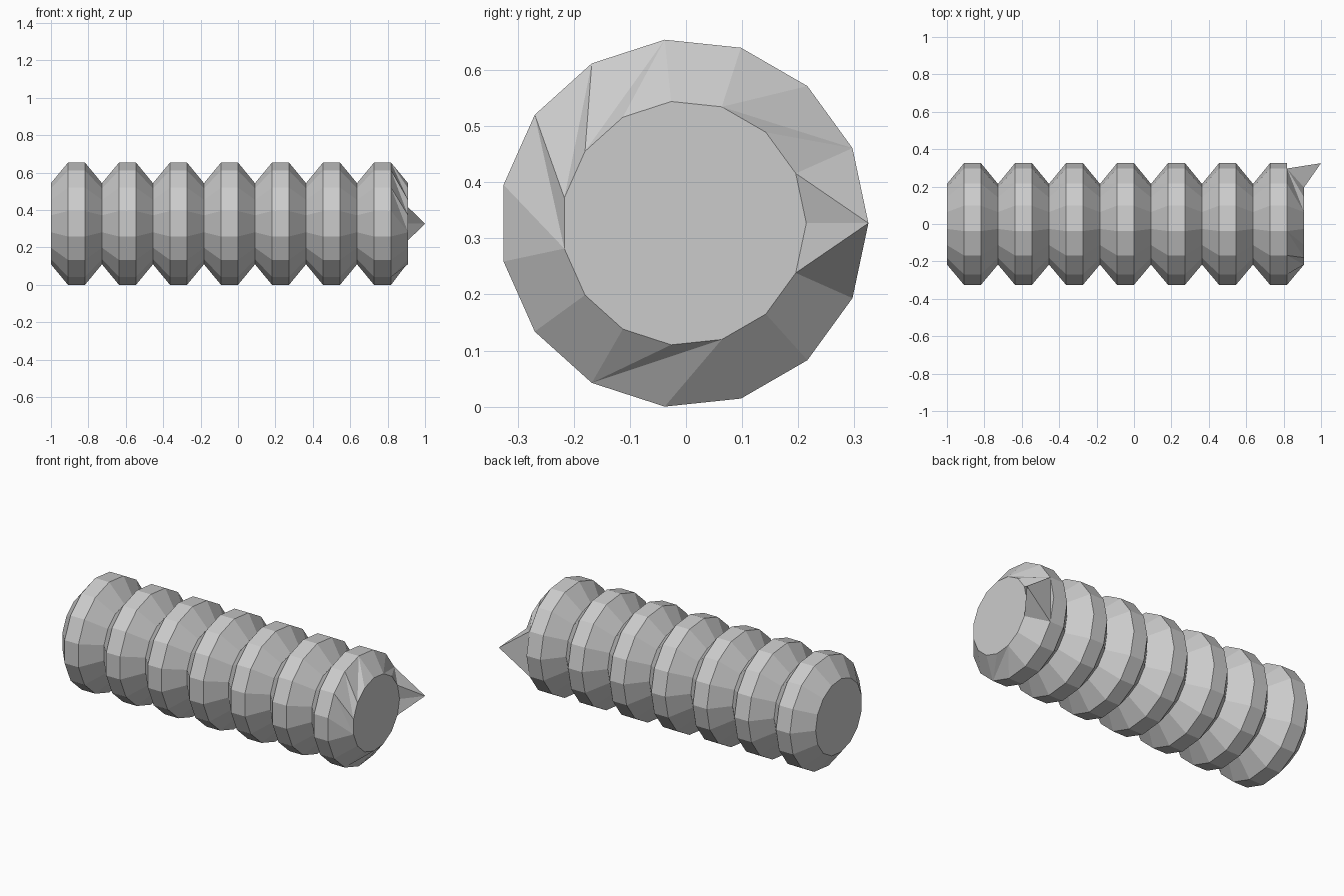
import bpy, bmesh
from math import cos, sin, tau

if "Cube" in bpy.data.objects:
    bpy.data.objects.remove(bpy.data.objects["Cube"])

SIDES = 15
STEP = 2 / 22
BIG, SMALL = 0.3287, 0.218
CY, CZ = -0.0036, 0.327

bm = bmesh.new()


def vert(x, r, i):
    a = tau * i / SIDES
    return bm.verts.new((x, CY + r * cos(a), CZ + r * sin(a)))


# Rings along the ribbed body: narrow, wide, wide, narrow ...
rings = []
for k in range(22):
    r = SMALL if k % 3 == 0 else BIG
    rings.append([vert(-1 + k * STEP, r, i) for i in range(SIDES)])

# Regular bands between the rings, all but the last bevel
for a, b in zip(rings[:-2], rings[1:-1]):
    for i in range(SIDES):
        j = (i + 1) % SIDES
        bm.faces.new((a[i], a[j], b[j], b[i]))

# Flat end caps
bm.faces.new(rings[0])
bm.faces.new(rings[-1])

# Irregular last bevel: each letter advances the outer or the inner ring
outer, inner = rings[-2], rings[-1]
o = n = 1
for move in "IIOOOIIIOIOIOOOIOIIIOOOIOI":
    if move == "O":
        bm.faces.new((outer[o], outer[o + 1], inner[n]))
        o += 1
    else:
        bm.faces.new((outer[o], inner[n + 1], inner[n]))
        n += 1

# Pointed spur sticking out past the end
tip = vert(1, BIG, 0)
loop = [outer[1], inner[1], inner[0], inner[14], outer[14]]
for a, b in zip(loop, loop[1:] + loop[:1]):
    bm.faces.new((tip, a, b))
bm.faces.new((outer[0], outer[1], outer[14]))

bmesh.ops.recalc_face_normals(bm, faces=bm.faces)
mesh = bpy.data.meshes.new("ribbed_rod")
bm.to_mesh(mesh)
bm.free()
bpy.context.collection.objects.link(bpy.data.objects.new("ribbed_rod", mesh))
